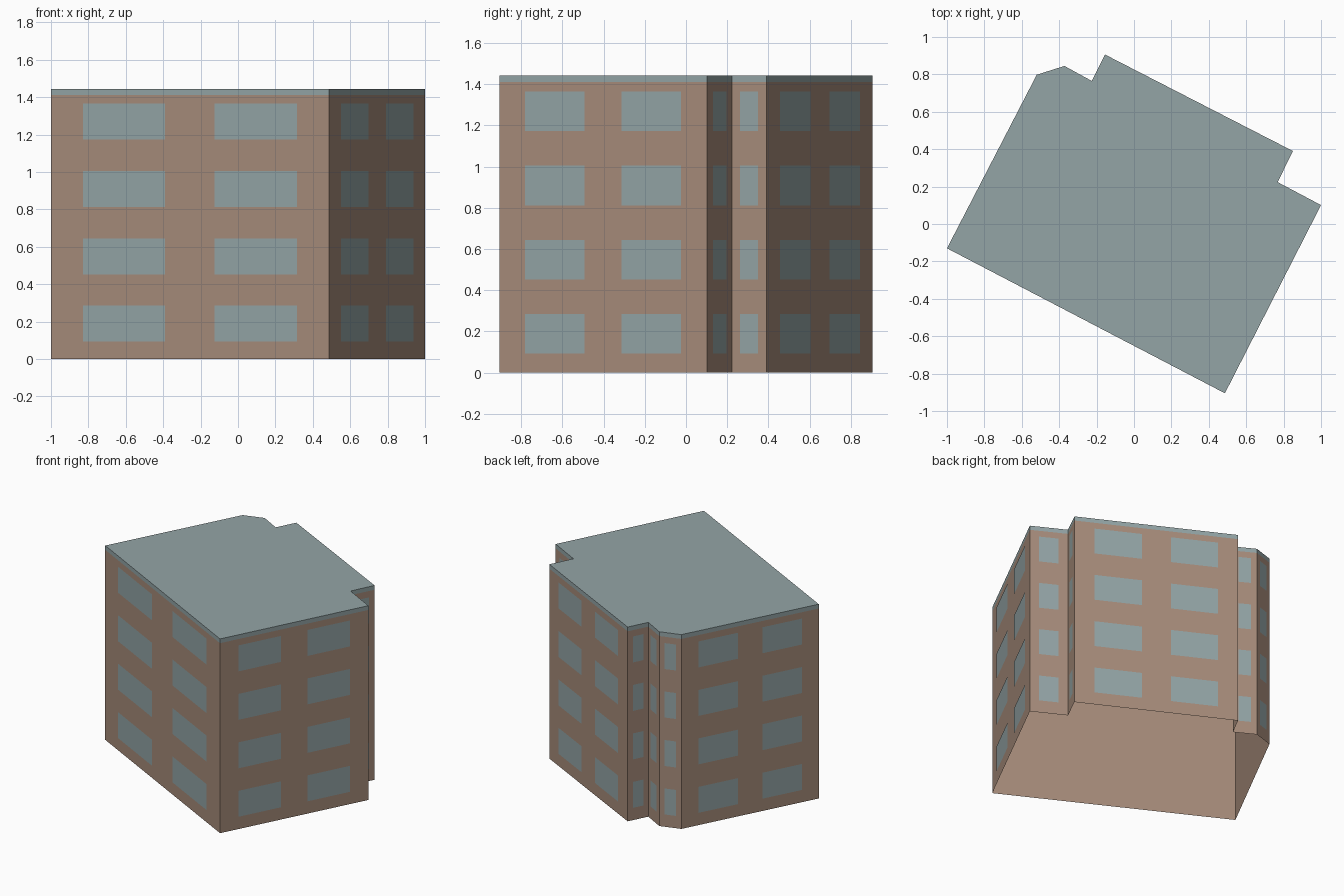
import bpy
import bmesh
from mathutils import Vector

cube = bpy.data.objects.get("Cube")
if cube:
    bpy.data.objects.remove(cube, do_unlink=True)


def make_material(name, color):
    mat = bpy.data.materials.new(name)
    mat.use_nodes = True
    mat.diffuse_color = color
    mat.node_tree.nodes["Principled BSDF"].inputs["Base Color"].default_value = color
    return mat


def make_object(name, bm, material):
    mesh = bpy.data.meshes.new(name)
    bm.to_mesh(mesh)
    bm.free()
    mesh.materials.append(material)
    obj = bpy.data.objects.new(name, mesh)
    bpy.context.collection.objects.link(obj)


def add_panel(bm, a, b, bottom, top):
    """Upright rectangle between two plan points."""
    corners = ((a, bottom), (b, bottom), (b, top), (a, top))
    bm.faces.new([bm.verts.new((p.x, p.y, z)) for p, z in corners])


wall_brown = make_material("wall brown", (0.385, 0.263, 0.197, 1))
grey_blue = make_material("glass and roof grey blue", (0.295, 0.375, 0.382, 1))

# Footprint, counter-clockwise from the front left corner
FOOTPRINT = [Vector(p) for p in (
    (-1, -0.13), (0.486, -0.905), (1, 0.101), (0.768, 0.224), (0.85, 0.39),
    (-0.155, 0.906), (-0.226, 0.765), (-0.372, 0.845), (-0.52, 0.798))]
SIDES = list(zip(FOOTPRINT, FOOTPRINT[1:] + FOOTPRINT[:1]))
EAVES, TOP = 1.411, 1.443
FLOORS, FLOOR_STEP, SILL, WINDOW_HEIGHT = 4, 0.36, 0.092, 0.193
PLATE_GAP = 0.002


def window_spans(length):
    """Window positions as fractions of the wall length."""
    if length < 0.5:
        return [(0.24, 0.755)]
    edge = 0.115 if length > 1.4 else 0.123
    return [(edge, 0.411), (0.589, 1 - edge)]


# Walls, open underneath
bm = bmesh.new()
for a, b in SIDES:
    add_panel(bm, a, b, 0, EAVES)
bmesh.ops.remove_doubles(bm, verts=bm.verts, dist=0.0001)
make_object("walls", bm, wall_brown)

# Window panes just outside the walls
bm = bmesh.new()
for a, b in SIDES:
    along = b - a
    outward = Vector((along.y, -along.x)).normalized() * PLATE_GAP
    for start, end in window_spans(along.length):
        for floor in range(FLOORS):
            sill = SILL + floor * FLOOR_STEP
            add_panel(bm, a.lerp(b, start) + outward, a.lerp(b, end) + outward,
                      sill, sill + WINDOW_HEIGHT)
make_object("window_panes", bm, grey_blue)

# Flat roof with its edge band, flush with the walls
bm = bmesh.new()
for a, b in SIDES:
    add_panel(bm, a, b, EAVES, TOP)
bm.faces.new([bm.verts.new((p.x, p.y, TOP)) for p in FOOTPRINT])
bmesh.ops.remove_doubles(bm, verts=bm.verts, dist=0.0001)
make_object("roof", bm, grey_blue)
